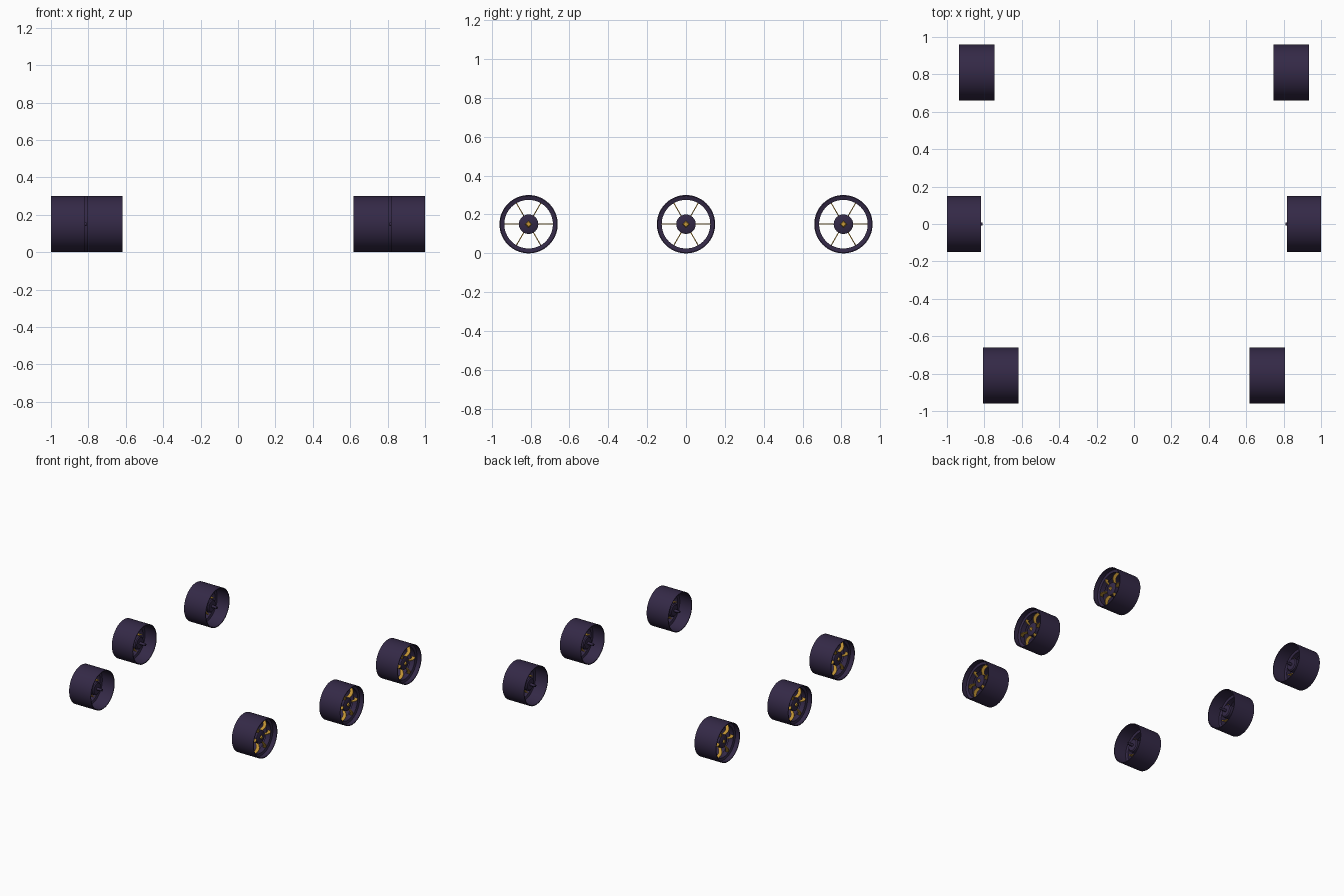
import bpy, bmesh, math
from mathutils import Vector

if "Cube" in bpy.data.objects:
    bpy.data.objects.remove(bpy.data.objects["Cube"])

R = 0.15
SEG = 64


def material(name, rgb):
    m = bpy.data.materials.new(name)
    m.diffuse_color = (*rgb, 1.0)
    m.use_nodes = True
    m.node_tree.nodes["Principled BSDF"].inputs["Base Color"].default_value = m.diffuse_color
    return m


DARK = material("dark violet metal", (0.034, 0.022, 0.062))
GOLD = material("gold metal", (0.60, 0.33, 0.04))


def finish(name, bm, mat, origin, smooth=True):
    bmesh.ops.recalc_face_normals(bm, faces=bm.faces)
    me = bpy.data.meshes.new(name)
    bm.to_mesh(me)
    bm.free()
    me.materials.append(mat)
    ob = bpy.data.objects.new(name, me)
    ob.location = origin
    bpy.context.collection.objects.link(ob)
    if smooth:
        bpy.ops.object.select_all(action='DESELECT')
        ob.select_set(True)
        bpy.context.view_layer.objects.active = ob
        bpy.ops.object.shade_smooth_by_angle(angle=math.radians(35))
    return ob


def lathe(name, profile, side, mat, origin, seg=SEG, closed=True):
    """Spin (depth from the outer face, radius) points about the axle."""
    bm = bmesh.new()
    rings = []
    for d, r in profile:
        rings.append([bm.verts.new((-side * d, r * math.cos(2 * math.pi * i / seg),
                                    r * math.sin(2 * math.pi * i / seg))) for i in range(seg)])
    n = len(rings)
    for k in range(n if closed else n - 1):
        a, b = rings[k], rings[(k + 1) % n]
        for i in range(seg):
            j = (i + 1) % seg
            bm.faces.new((a[i], a[j], b[j], b[i]))
    if not closed:
        bm.faces.new(rings[0])
        bm.faces.new(rings[-1])
    return finish(name, bm, mat, origin)


def spokes(name, side, origin):
    """Six bowed leaf springs, thin when seen along the axle."""
    bm = bmesh.new()
    steps, wide, thick = 10, 0.028, 0.005
    for s in range(6):
        a = s * math.pi / 3
        radial = Vector((0, math.cos(a), math.sin(a)))
        tang = Vector((0, -math.sin(a), math.cos(a)))
        prev = None
        for k in range(steps + 1):
            t = k / steps
            r = 0.046 + t * 0.083
            d = 0.045 - 0.022 * math.sin(math.pi * t)
            ring = [bm.verts.new(radial * r + tang * (v * thick / 2)
                                 + Vector((-side * (d + u * wide), 0, 0)))
                    for u, v in ((0, -1), (0, 1), (1, 1), (1, -1))]
            if prev:
                for i in range(4):
                    j = (i + 1) % 4
                    bm.faces.new((prev[i], prev[j], ring[j], ring[i]))
            else:
                bm.faces.new(ring)
            prev = ring
        bm.faces.new(prev)
    return finish(name, bm, GOLD, origin)


def wheel(label, side, x_outer, y, width, nub_end):
    o = (side * x_outer, y, R)
    # thin drum skin with an inner stiffening ring
    lathe(label + "_rim", [(0, R), (width, R), (width, R - 0.006), (0.085, R - 0.006),
                           (0.08, 0.125), (0.04, 0.125), (0.035, R - 0.006),
                           (0, R - 0.006)], side, DARK, o)
    # hub drum with axle stub on the inner side
    lathe(label + "_hub", [(0.036, 0.04), (0.042, 0.05), (0.135, 0.05), (0.142, 0.042),
                           (0.142, 0.011), (nub_end, 0.009)], side, DARK, o, 40, False)
    # small four-sided gold cap
    lathe(label + "_hub_cap", [(0.028, 0.012), (0.036, 0.018)], side, GOLD, o, 4, False)
    spokes(label + "_spokes", side, o)


for side, word in ((1, "right"), (-1, "left")):
    wheel("front_%s_wheel" % word, side, 0.807, -0.81, 0.189, 0.185)
    wheel("middle_%s_wheel" % word, side, 1.0, 0.0, 0.183, 0.191)
    wheel("back_%s_wheel" % word, side, 0.935, 0.81, 0.189, 0.185)
